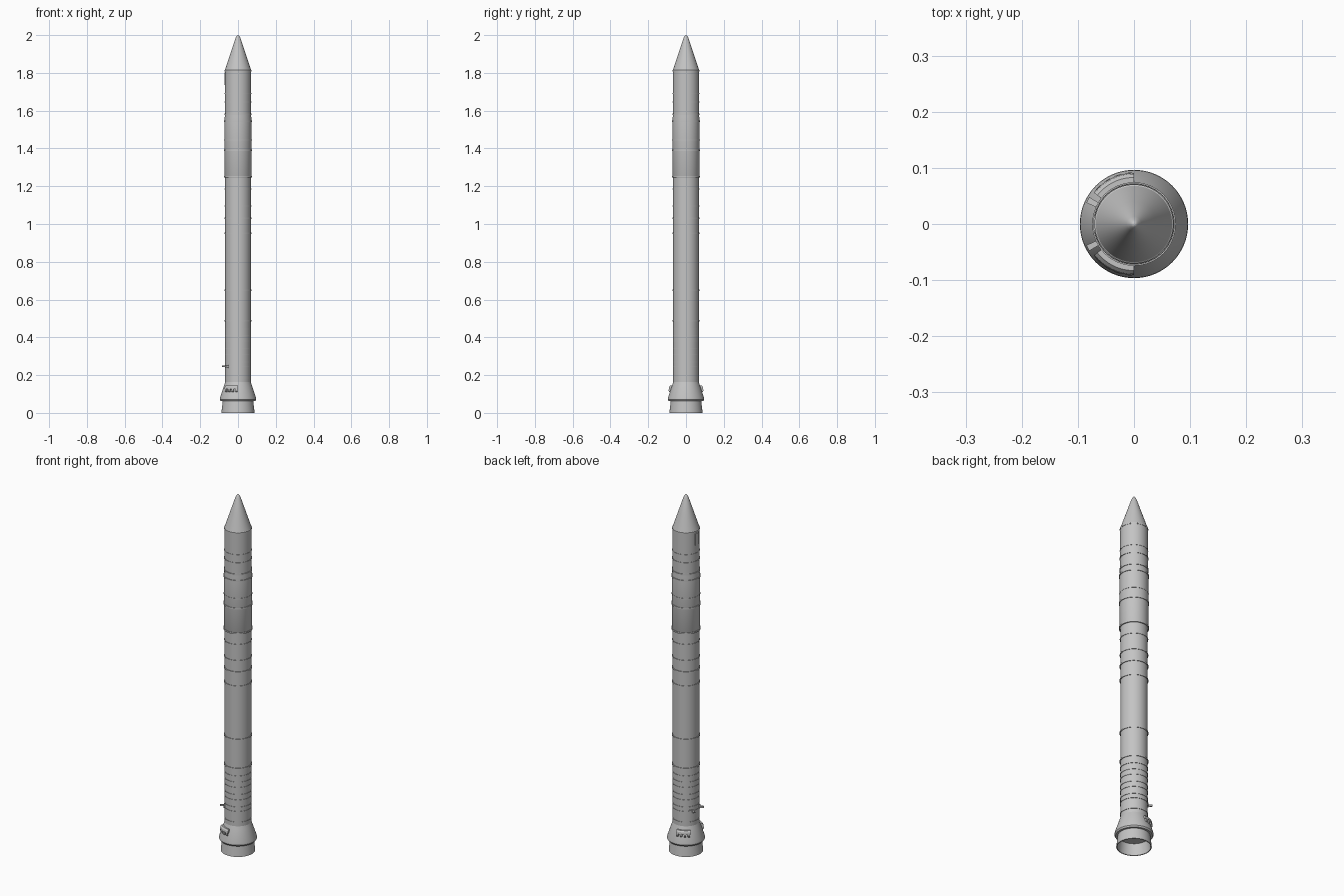
import bpy, bmesh, math

if "Cube" in bpy.data.objects:
    bpy.data.objects.remove(bpy.data.objects["Cube"])

SIDES = 64
grey = bpy.data.materials.new("matte grey")
grey.diffuse_color = (0.55, 0.55, 0.55, 1)
grey.use_nodes = True
grey.node_tree.nodes["Principled BSDF"].inputs["Base Color"].default_value = grey.diffuse_color


def finish(name, bm):
    bmesh.ops.remove_doubles(bm, verts=bm.verts, dist=1e-6)
    bmesh.ops.recalc_face_normals(bm, faces=bm.faces)
    mesh = bpy.data.meshes.new(name)
    bm.to_mesh(mesh)
    bm.free()
    mesh.materials.append(grey)
    ob = bpy.data.objects.new(name, mesh)
    bpy.context.collection.objects.link(ob)
    bpy.ops.object.select_all(action='DESELECT')
    ob.select_set(True)
    bpy.context.view_layer.objects.active = ob
    bpy.ops.object.shade_smooth_by_angle(angle=math.radians(30))
    return ob


def sweep(bm, profile, closed=False):
    """Revolve (radius, height) points around z."""
    loops = [[bm.verts.new((r * math.cos(2 * math.pi * i / SIDES),
                            r * math.sin(2 * math.pi * i / SIDES), z))
              for i in range(SIDES)] for r, z in profile]
    pairs = list(zip(loops, loops[1:]))
    if closed:
        pairs.append((loops[-1], loops[0]))
    for a, b in pairs:
        for i in range(SIDES):
            j = (i + 1) % SIDES
            bm.faces.new((a[i], a[j], b[j], b[i]))
    return loops


def lathe(name, profile, closed=False):
    bm = bmesh.new()
    loops = sweep(bm, profile, closed)
    if not closed:
        bm.faces.new(loops[0])
        bm.faces.new(loops[-1])
    return finish(name, bm)


def sector(bm, a0, a1, section, steps=8):
    """Curved block: a closed (radius, height) section swept over an arc in degrees."""
    loops = []
    for i in range(steps + 1):
        a = math.radians(a0 + (a1 - a0) * i / steps)
        loops.append([bm.verts.new((r * math.cos(a), r * math.sin(a), z)) for r, z in section])
    n = len(section)
    for a, b in zip(loops, loops[1:]):
        for k in range(n):
            bm.faces.new((a[k], a[(k + 1) % n], b[(k + 1) % n], b[k]))
    bm.faces.new(loops[0])
    bm.faces.new(loops[-1])


# Hollow nozzle bell and flared skirt
lathe("nozzle", [(0.088, 0), (0.080, 0.07), (0.050, 0.10), (0.044, 0.10),
                 (0.074, 0.068), (0.083, 0)], closed=True)
lathe("aft_skirt", [(0.080, 0.062), (0.092, 0.062), (0.0965, 0.070),
                    (0.0955, 0.080), (0.073, 0.148), (0.068, 0.163), (0.060, 0.163)])

# Motor case, wider upper stage and forward section
lathe("motor_case", [(0.068, 0.155), (0.068, 1.25)])
lathe("upper_case", [(0.068, 1.243), (0.0715, 1.25), (0.0715, 1.545), (0.069, 1.585)])
lathe("forward_section", [(0.069, 1.55), (0.069, 1.812)])

# Nose cone with a rounded tip
lathe("nose_cone", [(0.0705, 1.808), (0.0705, 1.816), (0.068, 1.818), (0.040, 1.903)]
      + [(0.0132 - 0.002 * i, 1.984 + 0.016 * math.sin(i * math.pi / 12)) for i in range(7)])

# Joint rings: wide ones at the main joints, thin ones between them
wide = [(1.58, 0.0725), (1.545, 0.0745), (1.39, 0.0745), (1.25, 0.0745), (1.03, 0.0715),
        (0.95, 0.0710), (0.65, 0.0710), (0.487, 0.0715)]
thin = [(1.69, 0.0705), (1.645, 0.0715), (1.445, 0.0730), (1.185, 0.0705), (1.095, 0.0708)]
thin += [(z, 0.0700) for z in (0.445, 0.41, 0.38, 0.34, 0.31, 0.27, 0.245, 0.185)]
for label, rings, h in (("joint_ring", wide, 0.004), ("thin_ring", thin, 0.0025)):
    bm = bmesh.new()
    for z, r in rings:
        sweep(bm, [(0.066, z - h), (r, z - h), (r, z + h), (0.066, z + h)], closed=True)
    finish(label, bm)

# Equipment fairings and attachment lugs, mirrored across y
for side, s in (("left", 1), ("right", -1)):
    bm = bmesh.new()
    sector(bm, s * 90, s * 142, [(0.070, 0.126), (0.091, 0.126), (0.089, 0.138),
                                 (0.083, 0.145), (0.070, 0.145)], 12)
    for k in range(4):
        a = 92 + 13 * k
        sector(bm, s * a, s * (a + 7), [(0.072, 0.110), (0.088, 0.110),
                                        (0.092, 0.116), (0.091, 0.128), (0.072, 0.128)], 3)
    finish("skirt_fairing_" + side, bm)

    bm = bmesh.new()
    sector(bm, s * 138, s * 158, [(0.066, 0.238), (0.073, 0.238),
                                  (0.073, 0.254), (0.066, 0.254)], 4)
    sector(bm, s * 149, s * 156, [(0.066, 0.242), (0.093, 0.244),
                                  (0.093, 0.250), (0.066, 0.252)], 2)
    finish("attachment_lug_" + side, bm)

# Raised plate on the forward section
bm = bmesh.new()
sector(bm, 168, 192, [(0.067, 1.735), (0.0725, 1.738), (0.0725, 1.802), (0.067, 1.805)], 6)
finish("forward_plate", bm)
